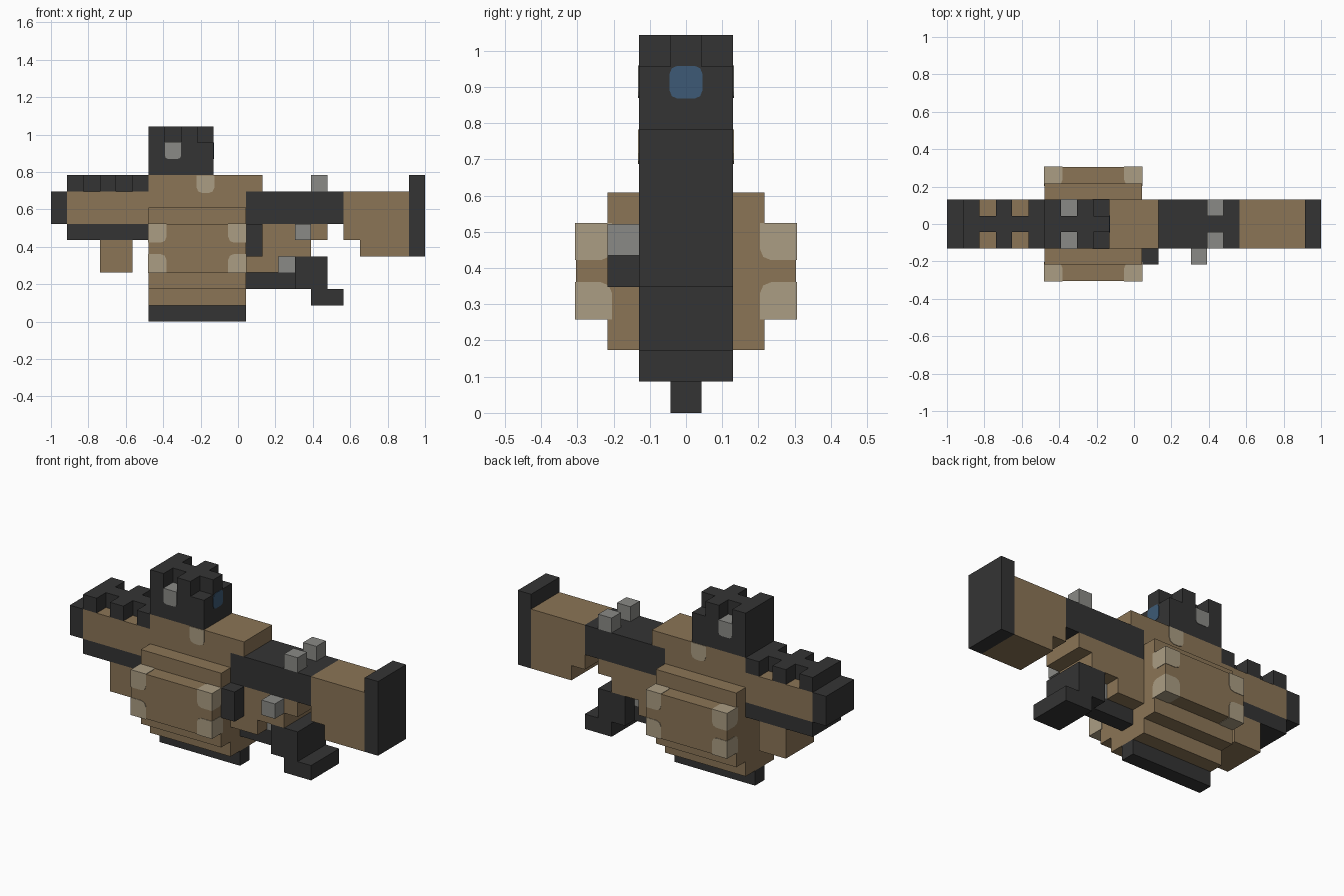
import bpy, bmesh
from mathutils import Vector

if "Cube" in bpy.data.objects:
    bpy.data.objects.remove(bpy.data.objects["Cube"], do_unlink=True)

U = 2 / 23          # one block of the blocky design


def pos(i, j, k):
    """Block coordinates to world: 23 long, 7 wide, 12 high."""
    return Vector((-1 + i * U, (j - 3.5) * U, k * U))


def material(name, rgb):
    lin = [((c / 255 + 0.055) / 1.055) ** 2.4 for c in rgb] + [1]
    m = bpy.data.materials.new(name)
    m.use_nodes = True
    m.diffuse_color = lin
    m.node_tree.nodes["Principled BSDF"].inputs["Base Color"].default_value = lin
    return m


TAN = material("tan", (139, 117, 86))
DARK = material("charcoal", (52, 52, 52))
PALE = material("pale tan", (171, 157, 131))
GREY = material("grey", (138, 138, 134))
BLUE = material("lens blue", (61, 90, 118))


def finish(name, bm, mat):
    bmesh.ops.recalc_face_normals(bm, faces=bm.faces[:])
    me = bpy.data.meshes.new(name)
    bm.to_mesh(me)
    bm.free()
    me.materials.append(mat)
    ob = bpy.data.objects.new(name, me)
    bpy.context.collection.objects.link(ob)
    return ob


def prism(name, mat, axis, outline, a, b):
    """Extrude an outline along x (outline in j,k) or along y (outline in i,k)."""
    bm = bmesh.new()
    vs = [bm.verts.new(pos(a, p, q) if axis == "x" else pos(p, a, q)) for p, q in outline]
    face = bm.faces.new(vs)
    new = bmesh.ops.extrude_face_region(bm, geom=[face])["geom"]
    shift = Vector(((b - a) * U, 0, 0) if axis == "x" else (0, (b - a) * U, 0))
    bmesh.ops.translate(bm, vec=shift, verts=[v for v in new if isinstance(v, bmesh.types.BMVert)])
    return finish(name, bm, mat)


def box(name, mat, i, j, k, soft=None, radius=0.25):
    """Box from block ranges; edges chosen by soft(edge) are rounded."""
    bm = bmesh.new()
    bmesh.ops.create_cube(bm, size=1)
    for v in bm.verts:
        v.co = pos(*[r[0] if c < 0 else r[1] for c, r in zip(v.co, (i, j, k))])
    if soft:
        bmesh.ops.bevel(bm, geom=[e for e in bm.edges if soft(e)], offset=radius * U,
                        segments=2, profile=0.5, affect="EDGES")
    return finish(name, bm, mat)


def along(e, n):
    d = e.verts[0].co - e.verts[1].co
    return abs(d[n]) == max(abs(c) for c in d)


W = (2, 5)          # width of the main body
E = 0.03            # how far painted patches stand proud

# Barrel and handguard
box("muzzle", DARK, (0, 1), W, (6, 8))
box("handguard", TAN, (1, 6), W, (6, 8))
box("handguard_underside", DARK, (1, 6), W, (5, 6))
box("foregrip", TAN, (3, 5), W, (3, 5))


# Toothed rails: full-width teeth joined by a centre spine
def rail(name, start, end, k):
    for i in range(start, end):
        box(f"{name}_{i - start + 1}", DARK, (i, i + 1), W if (i - start) % 2 == 0 else (3, 4), (k, k + 1))


rail("barrel_rail", 1, 6, 8)

# Receiver
box("receiver_cover", TAN, (6, 13), W, (8, 9))
box("rear_receiver", DARK, (12, 18), W, (6, 8))
prism("lower_receiver", TAN, "y",
      [(12, 3), (14, 3), (14, 4), (16, 4), (16, 5), (17, 5), (17, 6), (12, 6)], *W)

# Stepped drum magazine, mirrored cross-section
half = [(5, 1), (5, 2), (6, 2), (6, 3), (7, 3), (7, 6), (6, 6), (6, 7), (5, 7), (5, 8)]
prism("drum_magazine", TAN, "x", half + [(7 - j, k) for j, k in reversed(half)], 6, 12)
box("magazine_base", DARK, (6, 12), (3, 4), (0, 1))

# Grip, trigger and guard
prism("rear_grip", DARK, "y", [(15, 2), (16, 2), (16, 1), (18, 1), (18, 2), (17, 2), (17, 4), (15, 4)], *W)
box("trigger_guard", DARK, (12, 15), (3, 4), (2, 3))
box("trigger", GREY, (14, 15), (3, 4), (3, 4))

# Controls on the right side
box("bolt_handle", DARK, (12, 13), (1, 2), (4, 6))
box("selector_knob", GREY, (15, 16), (1, 2), (5, 6))

# Stock
prism("stock", TAN, "y", [(18, 5), (19, 5), (19, 4), (22, 4), (22, 8), (18, 8)], *W)
box("butt_plate", DARK, (22, 23), W, (4, 9))

# Scope with its own toothed top and blue lens
box("scope_body", DARK, (6, 10), W, (9, 11))
rail("scope_rail", 6, 10, 11)
box("scope_lens", BLUE, (9.9, 10 + E), (2.98, 4.02), (9.98, 11.02), lambda e: along(e, 0))

# Parts repeated on both sides
for side, j in (("right", 2), ("left", 4)):
    box(f"rear_sight_{side}", GREY, (16, 17), (j, j + 1), (8, 9))
    jj = (2 - E, 3) if j == 2 else (4, 5 + E)
    low = pos(0, 0, 10.5).z
    box(f"scope_dial_{side}", GREY, (7, 8), jj, (10, 11 + E),
        lambda e: along(e, 1) and e.verts[0].co.z < low, 0.2)
    jp = (2 - E, 2.05) if j == 2 else (4.95, 5 + E)
    low2 = pos(0, 0, 8.5).z
    box(f"receiver_patch_{side}", PALE, (8.95, 10.05), jp, (7.9, 8.99),
        lambda e: along(e, 1) and e.verts[0].co.z < low2, 0.35)

# Pale worn corners of the drum, rounded toward its middle
mid = pos(9, 3.5, 4.5)
for side, j in (("right", (-E, 1.15)), ("left", (5.85, 7 + E))):
    for end, i in (("front", (6 - E, 7.1)), ("rear", (10.9, 12 + E))):
        for level, k in (("lower", (3 - E, 4.15)), ("upper", (4.85, 6 + E))):
            inner = Vector(min((pos(a, b, c) for a in i for b in j for c in k),
                               key=lambda p: (p - mid).length))
            box(f"drum_corner_{side}_{end}_{level}", PALE, i, j, k,
                lambda e: any((v.co - inner).length < 1e-4 for v in e.verts), 0.35)
